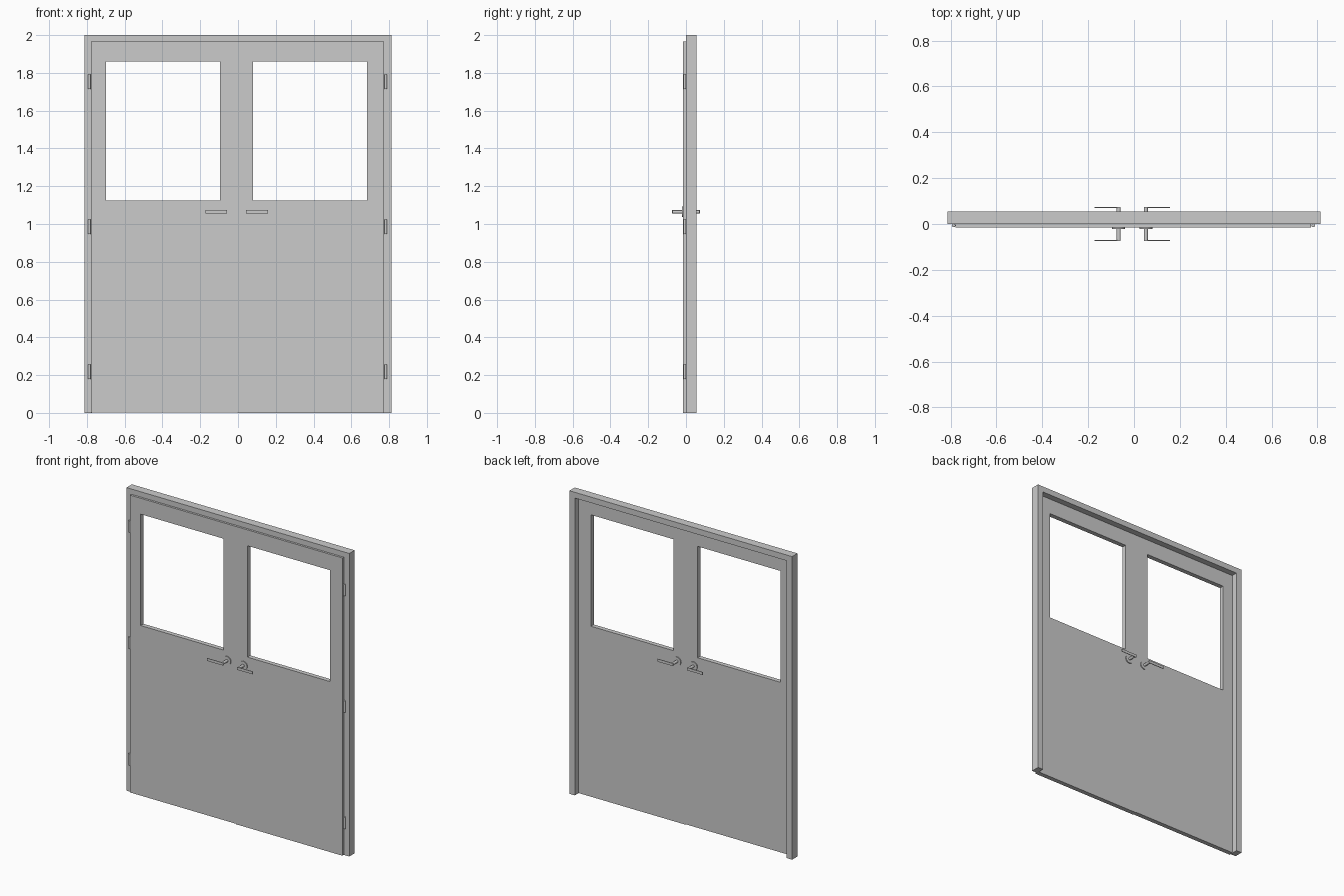
import bpy, bmesh, math

if "Cube" in bpy.data.objects:
    bpy.data.objects.remove(bpy.data.objects["Cube"])


def finish(name, bm):
    bmesh.ops.recalc_face_normals(bm, faces=bm.faces)
    me = bpy.data.meshes.new(name)
    bm.to_mesh(me)
    bm.free()
    ob = bpy.data.objects.new(name, me)
    bpy.context.collection.objects.link(ob)
    return ob


def extrude_profile(name, points, y0, y1):
    """Closed xz outline extruded along y."""
    bm = bmesh.new()
    face = bm.faces.new([bm.verts.new((x, y0, z)) for x, z in points])
    ext = bmesh.ops.extrude_face_region(bm, geom=[face])
    moved = [v for v in ext["geom"] if isinstance(v, bmesh.types.BMVert)]
    bmesh.ops.translate(bm, verts=moved, vec=(0, y1 - y0, 0))
    return finish(name, bm)


def rect(x0, x1, z0, z1):
    return [(x0, z0), (x1, z0), (x1, z1), (x0, z1)]


def leaf(name, outer, hole, y0, y1):
    """Slab with a rectangular window opening."""
    bm = bmesh.new()
    rings = [[bm.verts.new((x, y, z)) for x, z in pts]
             for pts, y in ((outer, y0), (hole, y0), (hole, y1), (outer, y1))]
    for k in range(4):
        a, b = rings[k], rings[(k + 1) % 4]
        for i in range(4):
            j = (i + 1) % 4
            bm.faces.new((a[i], a[j], b[j], b[i]))
    return finish(name, bm)


def cylinder(name, r, length, loc, along_y=False, sides=24):
    bpy.ops.mesh.primitive_cylinder_add(
        vertices=sides, radius=r, depth=length, location=loc,
        rotation=(math.pi / 2 if along_y else 0, 0, 0))
    ob = bpy.context.object
    ob.name = name
    bpy.ops.object.shade_smooth_by_angle()
    return ob


# Frame: two jambs and a head in one outline
OX, IX, IZ = 0.813, 0.773, 1.962
extrude_profile("door_frame", [(-OX, 0), (-IX, 0), (-IX, IZ), (IX, IZ),
                               (IX, 0), (OX, 0), (OX, 2), (-OX, 2)], -0.001, 0.055)

# Door leaves with open windows
FRONT, BACK = -0.015, 0.015
leaf("left_leaf", rect(-0.778, -0.003, 0.003, 1.965),
     rect(-0.700, -0.095, 1.125, 1.86), FRONT, BACK)
leaf("right_leaf", rect(-0.003, 0.773, 0.0, 1.965),
     rect(0.079, 0.683, 1.125, 1.86), FRONT, BACK)

# Hinges, three on each side
for side, x in (("left", -0.787), ("right", 0.782)):
    for i, z in enumerate((0.217, 0.985, 1.753)):
        cylinder(f"{side}_hinge_{i + 1}", 0.0075, 0.076, (x, -0.0065, z), sides=16)

# Lever handles on both faces of each leaf
HZ = 1.064
for side, sx, cx in (("left", -1, -0.067), ("right", 1, 0.052)):
    for face, sy in (("front", -1), ("back", 1)):
        tag = f"{side}_{face}"
        cylinder(tag + "_rose", 0.028, 0.008, (cx, sy * 0.017, HZ), True, 32)
        cylinder(tag + "_spindle", 0.009, 0.058, (cx, sy * 0.043, HZ), True)
        xa, xb = sorted((cx - sx * 0.009, cx + sx * 0.106))
        extrude_profile(tag + "_lever", rect(xa, xb, HZ - 0.009, HZ + 0.009),
                        sy * 0.070, sy * 0.074)
